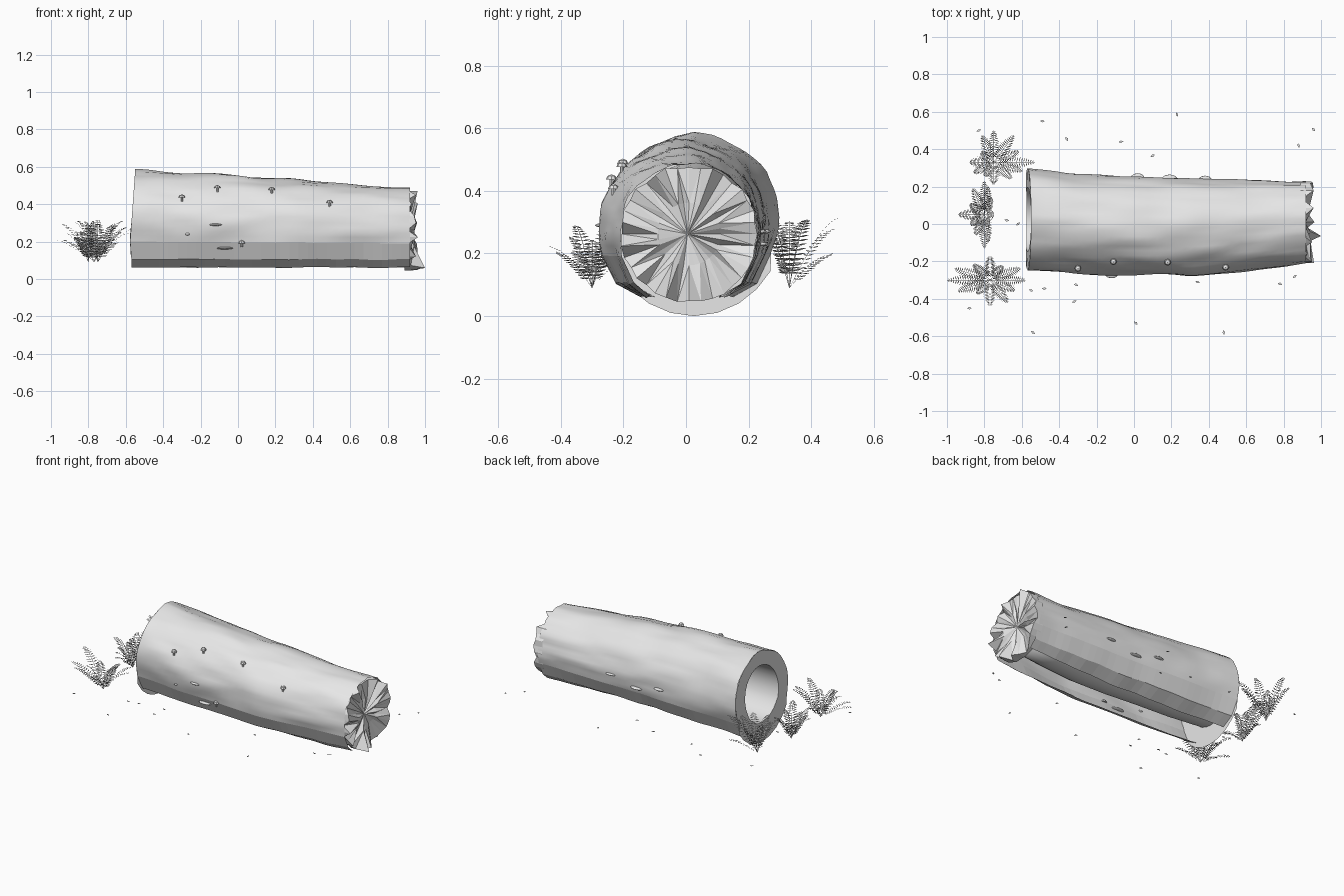
import bpy, bmesh, math, random
from mathutils import Vector, noise

if "Cube" in bpy.data.objects:
    bpy.data.objects.remove(bpy.data.objects["Cube"])

random.seed(4)
grey = bpy.data.materials.new("light_grey")
grey.diffuse_color = (0.8, 0.8, 0.8, 1)
grey.use_nodes = True
grey.node_tree.nodes["Principled BSDF"].inputs["Base Color"].default_value = grey.diffuse_color
GROUND = 0.09


def finish(name, bm, smooth=False):
    me = bpy.data.meshes.new(name)
    bm.to_mesh(me)
    bm.free()
    me.materials.append(grey)
    ob = bpy.data.objects.new(name, me)
    bpy.context.collection.objects.link(ob)
    if smooth:
        for p in me.polygons:
            p.use_smooth = True
    return ob


def bridge(bm, a, b, closed=False):
    n = len(a)
    return [bm.faces.new((a[i], a[(i + 1) % n], b[(i + 1) % n], b[i]))
            for i in range(n if closed else n - 1)]


# log sections: x, centre y, top z, radius
SECTIONS = [(-0.57, 0.025, 0.580, 0.272), (-0.3, 0.0, 0.562, 0.265), (0.0, -0.01, 0.552, 0.262),
            (0.3, -0.02, 0.532, 0.26), (0.6, -0.01, 0.505, 0.24), (0.95, 0.01, 0.483, 0.217)]


def section(x):
    for a, b in zip(SECTIONS, SECTIONS[1:]):
        if x <= b[0] or b is SECTIONS[-1]:
            t = (x - a[0]) / (b[0] - a[0])
            _, cy, top, r = (p + (q - p) * t for p, q in zip(a, b))
            return cy, top - r, r


def log_point(x, phi):
    """Lumpy bark point; phi is measured from the top towards +y."""
    cy, cz, r = section(x)
    d = noise.noise(Vector((x * 3, 2.2 * math.sin(phi), 2.2 * math.cos(phi))))
    d2 = noise.noise(Vector((x * 5 + 9, 6 * math.sin(phi), 6 * math.cos(phi))))
    r *= 1 + 0.05 * d + 0.03 * d2
    return Vector((x, cy + r * math.sin(phi), cz + r * math.cos(phi)))


# bark shell: smooth upper part, flat lower panels, open slot underneath
NX, NP = 30, 36
bm = bmesh.new()
upper, lower = [], {-1: [], 1: []}
for i in range(NX + 1):
    x = -0.57 + 1.49 * i / NX
    cy, cz, r = section(x)
    lim = math.acos((0.2 - cz) / r)
    row = [log_point(x, -lim + 2 * lim * j / NP) for j in range(NP + 1)]
    row[0].z = row[-1].z = 0.2 - 0.01 * i / NX
    if i == 0:
        for p in row:
            p.x += 0.02 * (p.z - 0.3) / 0.28
    upper.append([bm.verts.new(p) for p in row])
    for s, p in ((-1, row[0]), (1, row[-1])):
        half = abs(p.y - cy)
        wob = 0.008 * noise.noise(Vector((x * 6, s, 0)))
        lower[s].append([bm.verts.new(q) for q in (
            p, (x, cy + s * half * 0.82, 0.105 + wob), (x, cy + s * 0.125, 0.062 + wob))])
for a, b in zip(upper, upper[1:]):
    for f in bridge(bm, a, b):
        f.smooth = True
for s in (-1, 1):
    for a, b in zip(lower[s], lower[s][1:]):
        bridge(bm, a, b)
rim = [v.co.copy() for v in upper[0]]
bmesh.ops.recalc_face_normals(bm, faces=bm.faces)
finish("bark_shell", bm)

# cut ring at the hollow end, drooping below the shell
bm = bmesh.new()
outer = rim[::2]
for k in range(1, 10):
    a = math.radians(110 + 140 * k / 10)
    drop = 0.29 + 0.02 * max(0, -math.cos(a)) ** 2
    outer.append(Vector((-0.575, 0.025 + drop * math.sin(a), max(0.0, 0.31 + drop * math.cos(a)))))
inner = []
for p in outer:
    d = Vector((0, p.y - 0.025, p.z - 0.31)).normalized()
    inner.append(Vector((p.x, 0.025 + 0.172 * d.y, 0.31 + 0.18 * d.z)))
vo, vi = [bm.verts.new(p) for p in outer], [bm.verts.new(p) for p in inner]
for f in bridge(bm, vi, vo, True):
    f.normal_update()
    if f.normal.x > 0:
        f.normal_flip()
finish("hollow_end_ring", bm)

# inner bore
bm = bmesh.new()
rows = [[bm.verts.new(p) for p in inner]]
for k in range(1, 7):
    x = -0.57 + 1.45 * k / 6
    cy, cz, r = section(x)
    f = r / 0.272
    rows.append([bm.verts.new((x, cy + (p.y - 0.025) * f, cz + (p.z - 0.31) * f)) for p in inner])
for a, b in zip(rows, rows[1:]):
    bridge(bm, b, a, True)
bm.faces.new(rows[-1])
bmesh.ops.recalc_face_normals(bm, faces=bm.faces)
bmesh.ops.reverse_faces(bm, faces=bm.faces)
finish("inner_bore", bm, True)

# splintered end: jagged fan of flat shards
bm = bmesh.new()
N = 36
rings = [[], [], []]
for k in range(N):
    a = 2 * math.pi * k / N
    sn, cs = math.sin(a), math.cos(a)
    tip = 1.0 if k == 20 else 0.935 + random.uniform(-0.03, 0.03)
    r = 0.218 * random.uniform(0.97, 1.03)
    y, z = 0.01 + r * sn, 0.262 + r * cs
    rings[0].append(bm.verts.new((0.89, y, z)))
    rings[1].append(bm.verts.new((tip, y, z)))
    rings[2].append(bm.verts.new((0.925 + random.uniform(-0.02, 0.02),
                                  0.01 + 0.1 * sn, 0.262 + 0.1 * cs)))
hub = bm.verts.new((0.915, 0.005, 0.262))
for a, b in zip(rings, rings[1:]):
    bridge(bm, b, a, True)
for k in range(N):
    bm.faces.new((hub, rings[2][k], rings[2][(k + 1) % N]))
bmesh.ops.triangulate(bm, faces=bm.faces)
bmesh.ops.recalc_face_normals(bm, faces=bm.faces)
if sum(f.normal.x for f in bm.faces) < 0:
    bmesh.ops.reverse_faces(bm, faces=bm.faces)
finish("splintered_end", bm)


def surface_y(x, z, side):
    """Side position of the bark at a given height."""
    cy, cz, r = section(x)
    return cy + side * math.sqrt(max(0.0, r * r - (z - cz) ** 2))


# small mushrooms on the front: stem, cone cap
for n, (x, z) in enumerate([(-0.30, 0.44), (-0.11, 0.49), (0.18, 0.48), (0.49, 0.41), (0.02, 0.195)]):
    y = surface_y(x, z - 0.015, -1) - 0.006
    bm = bmesh.new()
    prof = [(0.006, -0.025), (0.006, -0.004), (0.018, -0.004), (0.013, 0.007)]
    loops = [[bm.verts.new((x + r * math.cos(k * math.pi / 4), y + r * math.sin(k * math.pi / 4), z + h))
              for k in range(8)] for r, h in prof]
    for a, b in zip(loops, loops[1:]):
        bridge(bm, a, b, True)
    top = bm.verts.new((x, y, z + 0.013))
    for k in range(8):
        bm.faces.new((loops[-1][k], loops[-1][(k + 1) % 8], top))
    bm.faces.new(loops[0][::-1])
    finish(f"mushroom_{n + 1}", bm)

# bracket fungi on both sides
BRACKETS = [(-0.12, 0.29, -1, 0.035), (-0.07, 0.165, -1, 0.045), (-0.27, 0.24, -1, 0.012),
            (0.38, 0.27, 1, 0.035), (0.19, 0.23, 1, 0.042), (0.02, 0.27, 1, 0.035)]
for n, (x, z, side, w) in enumerate(BRACKETS):
    bm = bmesh.new()
    bmesh.ops.create_icosphere(bm, subdivisions=2, radius=1)
    for v in bm.verts:
        v.co = Vector((x, surface_y(x, z, side), z)) + Vector((v.co.x * w, v.co.y * w * 0.6, v.co.z * 0.007))
    finish(f"bracket_fungus_{n + 1}", bm, True)

# ferns: base x, y, then reach towards -x, +x, -y, +y
FERNS = [("front_fern", -0.77, -0.30, 0.23, 0.19, 0.14, 0.13),
         ("middle_fern", -0.80, 0.05, 0.14, 0.05, 0.18, 0.18),
         ("back_fern", -0.75, 0.33, 0.13, 0.22, 0.12, 0.17)]
for name, bx, by, xn, xp, yn, yp in FERNS:
    bm = bmesh.new()
    for k in range(12):
        a = math.pi + 2 * math.pi * k / 12
        c, s = math.cos(a), math.sin(a)
        size = 1.0 if k % 3 == 0 else random.uniform(0.6, 1.0)
        reach = Vector((c * (xn if c < 0 else xp), s * (yn if s < 0 else yp), 0)) * size
        height = random.uniform(0.1, 0.23)

        def stem(t):
            return Vector((bx, by, GROUND)) + reach * t + Vector((0, 0, height * (1.5 * t - 0.5 * t ** 3)))

        side = Vector((-s, c, 0))
        M = 18
        for m in range(M):
            p, q = stem(m / M), stem((m + 1) / M)
            w = side * 0.0012
            bm.faces.new([bm.verts.new(v) for v in (p - w, p + w, q + w * 0.7, q - w * 0.7)])
            if m < 3:
                continue
            fwd = (q - p).normalized()
            leaf = 0.036 * math.sin(math.pi * (0.2 + 0.75 * m / M))
            for d in (-1, 1):
                out = side * d * leaf + fwd * leaf * 0.35 - Vector((0, 0, leaf * 0.15))
                mid = p + out * 0.45
                bm.faces.new([bm.verts.new(v) for v in
                              (p, mid - fwd * 0.0032, p + out, mid + fwd * 0.0032)])
    finish(name, bm)

# fallen leaves on the ground
LEAVES = [(-0.83, 0.5), (-0.49, 0.55), (-0.36, 0.455), (-0.07, 0.44), (0.1, 0.365), (0.23, 0.585),
          (0.88, 0.42), (0.96, 0.505), (-0.68, 0.02), (-0.62, 0.0), (-0.88, -0.45), (-0.55, -0.355),
          (-0.48, -0.345), (-0.31, -0.325), (-0.32, -0.415), (-0.54, -0.58), (0.01, -0.53),
          (0.34, -0.31), (0.48, -0.58), (0.78, -0.32), (0.86, -0.28)]
bm = bmesh.new()
for x, y in LEAVES:
    a = random.uniform(0, math.pi)
    u, v = Vector((math.cos(a), math.sin(a), 0)), Vector((-math.sin(a), math.cos(a), 0))
    o = Vector((x, y, GROUND))
    bm.faces.new([bm.verts.new(p) for p in (o - u * 0.013, o - v * 0.007, o + u * 0.013, o + v * 0.007)])
finish("fallen_leaves", bm)
